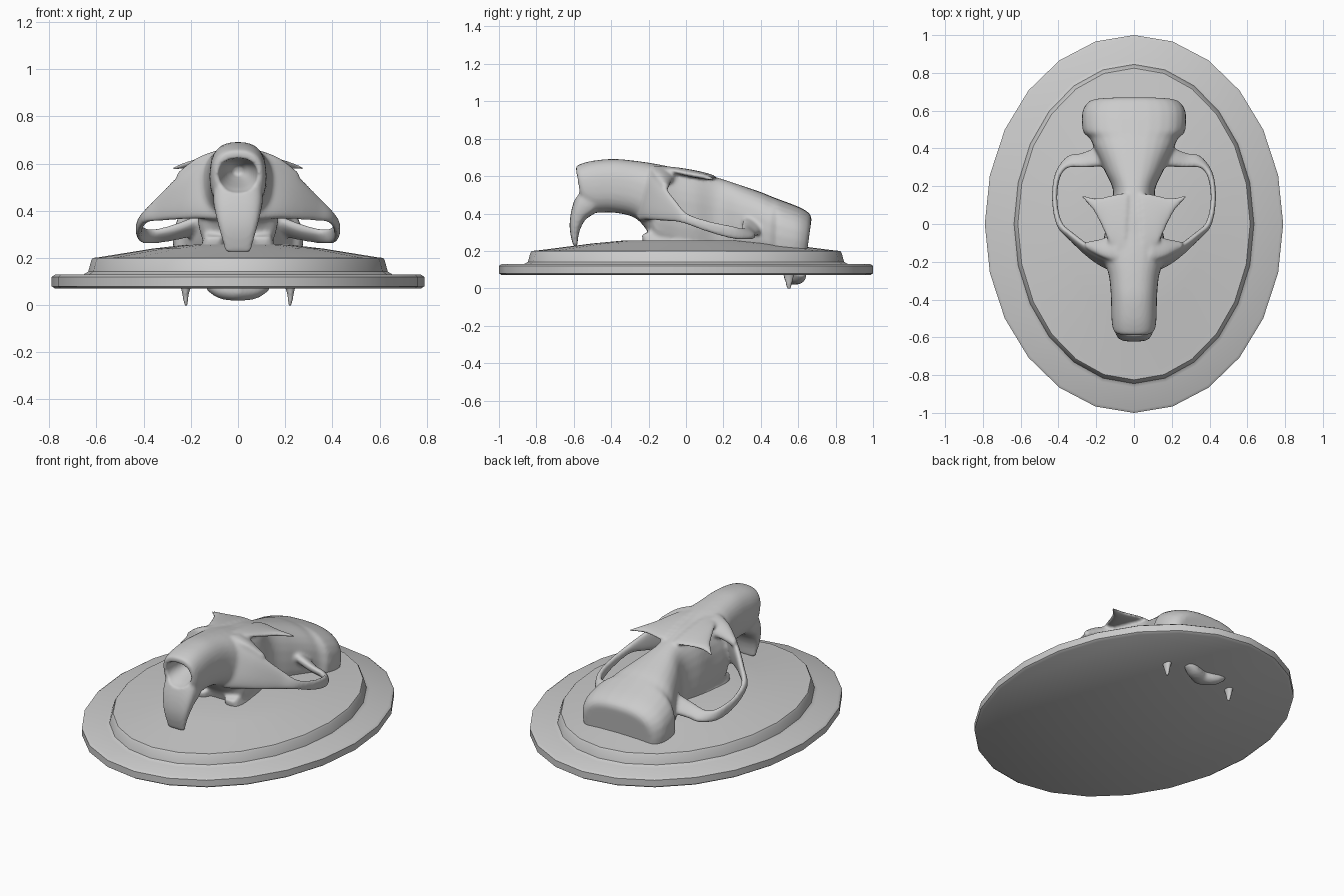
import bpy, bmesh, math
from mathutils import Vector


def new_object(name, bm):
    bmesh.ops.recalc_face_normals(bm, faces=bm.faces)
    me = bpy.data.meshes.new(name)
    bm.to_mesh(me)
    bm.free()
    ob = bpy.data.objects.new(name, me)
    bpy.context.collection.objects.link(ob)
    return ob


def bridge(bm, rings):
    n = len(rings[0])
    for a, b in zip(rings, rings[1:]):
        for i in range(n):
            bm.faces.new((a[i], a[(i + 1) % n], b[(i + 1) % n], b[i]))
    bm.faces.new(rings[0])
    bm.faces.new(rings[-1])


def spline(rows, steps=5):
    """Catmull-Rom interpolation of flat number rows."""
    out = []
    for i in range(len(rows) - 1):
        p = [rows[max(0, min(len(rows) - 1, i + k))] for k in (-1, 0, 1, 2)]
        for s in range(steps):
            t = s / steps
            out.append([0.5 * (2 * b + (c - a) * t + (2 * a - 5 * b + 4 * c - d) * t * t
                               + (3 * b - a - 3 * c + d) * t ** 3) for a, b, c, d in zip(*p)])
    return out + [list(rows[-1])]


def loft(bm, rows, power=2.0, n=28, side=1):
    """Tube through rows of (edge A xyz, edge B xyz, half thickness)."""
    rows = spline(rows)
    a = [Vector((r[0] * side, r[1], r[2])) for r in rows]
    b = [Vector((r[3] * side, r[4], r[5])) for r in rows]
    mid = [(p + q) / 2 for p, q in zip(a, b)]
    rings = []
    for i, r in enumerate(rows):
        tangent = mid[min(i + 1, len(mid) - 1)] - mid[max(i - 1, 0)]
        half = (a[i] - b[i]) / 2
        across = tangent.cross(half).normalized() * r[6]
        ring = []
        for k in range(n):
            c, s = math.cos(math.tau * k / n), math.sin(math.tau * k / n)
            u = math.copysign(abs(c) ** (2 / power), c)
            v = math.copysign(abs(s) ** (2 / power), s)
            ring.append(bm.verts.new(mid[i] + half * u + across * v))
        rings.append(ring)
    bridge(bm, rings)


def mid_loft(bm, rows, power=2.0):
    """Centred loft from rows of (yA, zA, yB, zB, half width)."""
    loft(bm, [(0, r[0], r[1], 0, r[2], r[3], r[4]) for r in rows], power)


# Oval plaque: 24-sided stepped plate with a low dome
bm = bmesh.new()
profile = [(.775, .985, .07), (.79, 1, .08), (.79, 1, .12), (.775, .985, .13), (.655, .865, .13),
           (.635, .845, .142), (.622, .832, .19), (.615, .825, .2), (.59, .79, .203),
           (.36, .50, .24), (.22, .33, .256), (.05, .07, .258)]
bridge(bm, [[bm.verts.new((rx * math.sin(math.tau * k / 24), ry * math.cos(math.tau * k / 24), z))
             for k in range(24)] for rx, ry, z in profile])
plaque = new_object("oval_plaque", bm)

# Skull: snout and braincase
bm = bmesh.new()
mid_loft(bm, [(-.59, .65, -.565, .47, .095), (-.57, .663, -.54, .43, .112),
              (-.5, .682, -.48, .405, .12), (-.39, .692, -.39, .405, .122),
              (-.28, .683, -.28, .38, .132), (-.2, .672, -.21, .31, .155),
              (-.14, .662, -.16, .2, .175), (-.05, .643, -.05, .16, .155),
              (.05, .625, .05, .15, .14), (.17, .592, .17, .14, .11),
              (.28, .556, .28, .13, .155), (.4, .515, .4, .12, .21),
              (.46, .49, .45, .1, .235), (.5, .475, .48, .09, .27),
              (.6, .437, .57, .09, .275), (.655, .405, .62, .09, .25),
              (.672, .375, .635, .11, .22)], 2.5)

# Upper incisors
mid_loft(bm, [(-.56, .55, -.42, .46, .10), (-.59, .49, -.49, .40, .105),
              (-.612, .42, -.535, .37, .097), (-.622, .35, -.562, .325, .084),
              (-.618, .29, -.575, .28, .07), (-.602, .225, -.582, .22, .056)], 3)

for s in (1, -1):
    # Cheek plate and arch
    loft(bm, [(.10, -.19, .64, .08, -.25, .36, .03), (.18, -.15, .60, .17, -.21, .365, .028),
              (.25, -.115, .55, .25, -.155, .36, .022), (.33, -.055, .47, .33, -.08, .355, .018),
              (.395, .01, .40, .395, -.01, .345, .016), (.42, .13, .36, .42, .13, .295, .014),
              (.405, .25, .335, .402, .27, .26, .016), (.35, .30, .32, .345, .36, .265, .018),
              (.26, .30, .34, .27, .375, .28, .022), (.14, .31, .38, .16, .42, .31, .03)], 2.4, side=s)
    # Brow and pointed process behind the eye
    loft(bm, [(.05, -.16, .65, .03, .16, .595, .018), (.13, -.10, .635, .08, .165, .592, .018),
              (.175, -.01, .615, .14, .15, .592, .016), (.22, .075, .60, .21, .14, .588, .013),
              (.29, .15, .578, .285, .16, .575, .007)], 2, side=s)
    # Brow corner in front of the eye
    loft(bm, [(.08, -.2, .645, .08, -.04, .60, .03), (.17, -.175, .615, .16, -.075, .57, .026),
              (.26, -.125, .555, .25, -.095, .53, .015)], 2, side=s)
    # Cheek tooth row
    loft(bm, [(.14, -.2, .30, .06, -.2, .30, .04), (.16, -.16, .23, .06, -.16, .23, .05),
              (.15, 0, .2, .06, 0, .2, .06), (.13, .15, .18, .06, .15, .18, .04)], 3, side=s)
    # Ear bulge and pointed process at the skull base
    loft(bm, [(.27, .55, .22, .16, .54, .22, .06), (.25, .55, .11, .18, .55, .11, .045),
              (.24, .55, .06, .205, .55, .06, .028), (.228, .55, -.008, .212, .55, -.008, .014)], side=s)
    # Neck joint
    loft(bm, [(0, .52, .07, 0, .62, .045, .04), (.07, .55, .075, .07, .64, .05, .035),
              (.125, .58, .10, .125, .645, .08, .025)], side=s)
skull = new_object("rodent_skull", bm)

# Nose opening cutter
bm = bmesh.new()
mid_loft(bm, [(-.70, .628, -.70, .475, .088), (-.6, .625, -.6, .475, .085), (-.54, .62, -.53, .50, .075),
              (-.44, .61, -.43, .53, .05), (-.38, .59, -.37, .55, .02)], 2.3)
cutter = new_object("nose_cutter", bm)
cutter.hide_render = True
cutter.hide_set(True)

# Fuse skull parts, open the nose, soften
fuse = skull.modifiers.new("fuse", 'REMESH')
fuse.mode = 'VOXEL'
fuse.voxel_size = 0.008
soft = skull.modifiers.new("soften", 'SMOOTH')
soft.factor, soft.iterations = 0.5, 6
cut = skull.modifiers.new("nose", 'BOOLEAN')
cut.operation, cut.solver, cut.object = 'DIFFERENCE', 'EXACT', cutter
fuse = skull.modifiers.new("refuse", 'REMESH')
fuse.mode = 'VOXEL'
fuse.voxel_size = 0.008
fuse.use_smooth_shade = True
soft = skull.modifiers.new("finish", 'SMOOTH')
soft.factor, soft.iterations = 0.5, 4

for ob in (plaque,):
    bpy.ops.object.select_all(action='DESELECT')
    ob.select_set(True)
    bpy.context.view_layer.objects.active = ob
    bpy.ops.object.shade_smooth_by_angle(angle=math.radians(40))
